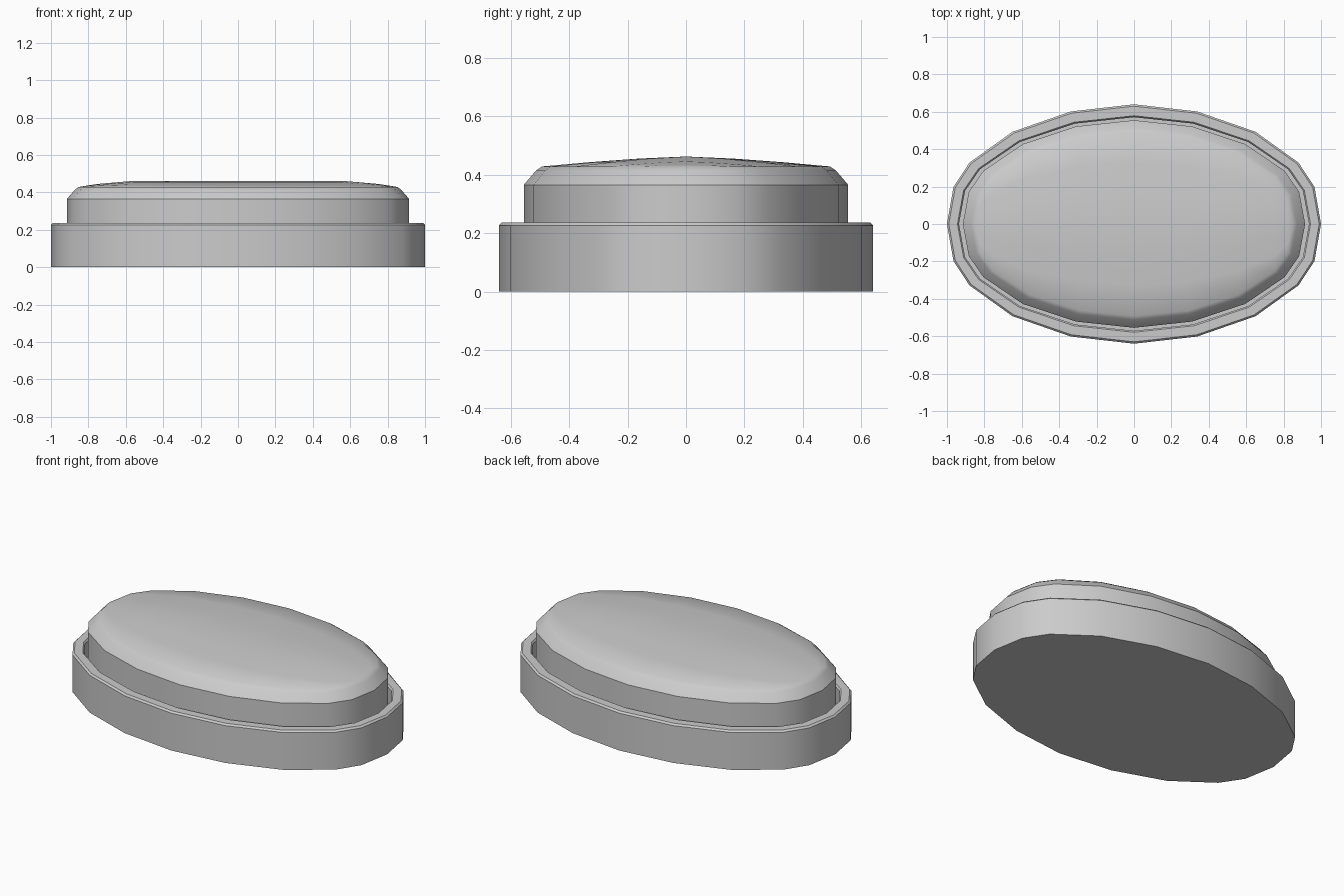
import bpy, bmesh, math

if "Cube" in bpy.data.objects:
    bpy.data.objects.remove(bpy.data.objects["Cube"])

# Unit outline of one quadrant (20-sided, slightly squared oval)
QUARTER = [(1, 0), (0.965, 0.31), (0.88, 0.512), (0.65, 0.77), (0.338, 0.94), (0, 1)]
LOOP = (QUARTER[:-1]
        + [(-x, y) for x, y in QUARTER[:0:-1]]
        + [(-x, -y) for x, y in QUARTER[:-1]]
        + [(x, -y) for x, y in QUARTER[:0:-1]])
N = len(LOOP)


def loft(bm, rings):
    """Stack oval rings (rx, ry, z) and skin between them."""
    loops = [[bm.verts.new((x * rx, y * ry, z)) for x, y in LOOP] for rx, ry, z in rings]
    for a, b in zip(loops, loops[1:]):
        for i in range(N):
            j = (i + 1) % N
            bm.faces.new((a[i], a[j], b[j], b[i]))
    return loops


def finish(bm, name):
    bmesh.ops.recalc_face_normals(bm, faces=bm.faces[:])
    me = bpy.data.meshes.new(name)
    bm.to_mesh(me)
    bm.free()
    ob = bpy.data.objects.new(name, me)
    bpy.context.collection.objects.link(ob)
    bpy.ops.object.select_all(action='DESELECT')
    ob.select_set(True)
    bpy.context.view_layer.objects.active = ob
    bpy.ops.object.shade_smooth_by_angle(angle=math.radians(35))


# Base tray: chamfered rim with a recess
bm = bmesh.new()
loops = loft(bm, [(1, .64, 0), (1, .64, .226), (.99, .63, .236),
                  (.944, .579, .236), (.936, .571, .226), (.936, .571, .13)])
bm.faces.new(loops[0])
bm.faces.new(loops[-1])
finish(bm, "base_tray")

# Cushion: bevelled wall with a top crowned across its width
bm = bmesh.new()
loops = loft(bm, [(.915, .555, .13), (.915, .555, .365), (.872, .513, .414), (.855, .492, .428)])
bm.faces.new(loops[0])
top = loops[-1]
STEPS = 6
half = N // 2
columns = [[top[0]]]
for i in range(1, half):
    back, front = top[i], top[N - i]
    gain = .034 * min(1, (1 - (abs(back.co.x) / .855) ** 4) * 1.25)
    col = [front]
    for k in range(1, STEPS):
        t = 2 * k / STEPS - 1
        col.append(bm.verts.new((back.co.x, back.co.y * t,
                                 .428 + gain * (1 - abs(t) ** 1.4))))
    columns.append(col + [back])
columns.append([top[half]])
for a, b in zip(columns, columns[1:]):
    for k in range(STEPS):
        if len(a) == 1:
            bm.faces.new((a[0], b[k], b[k + 1]))
        elif len(b) == 1:
            bm.faces.new((a[k], b[0], a[k + 1]))
        else:
            bm.faces.new((a[k], b[k], b[k + 1], a[k + 1]))
finish(bm, "domed_cushion")
